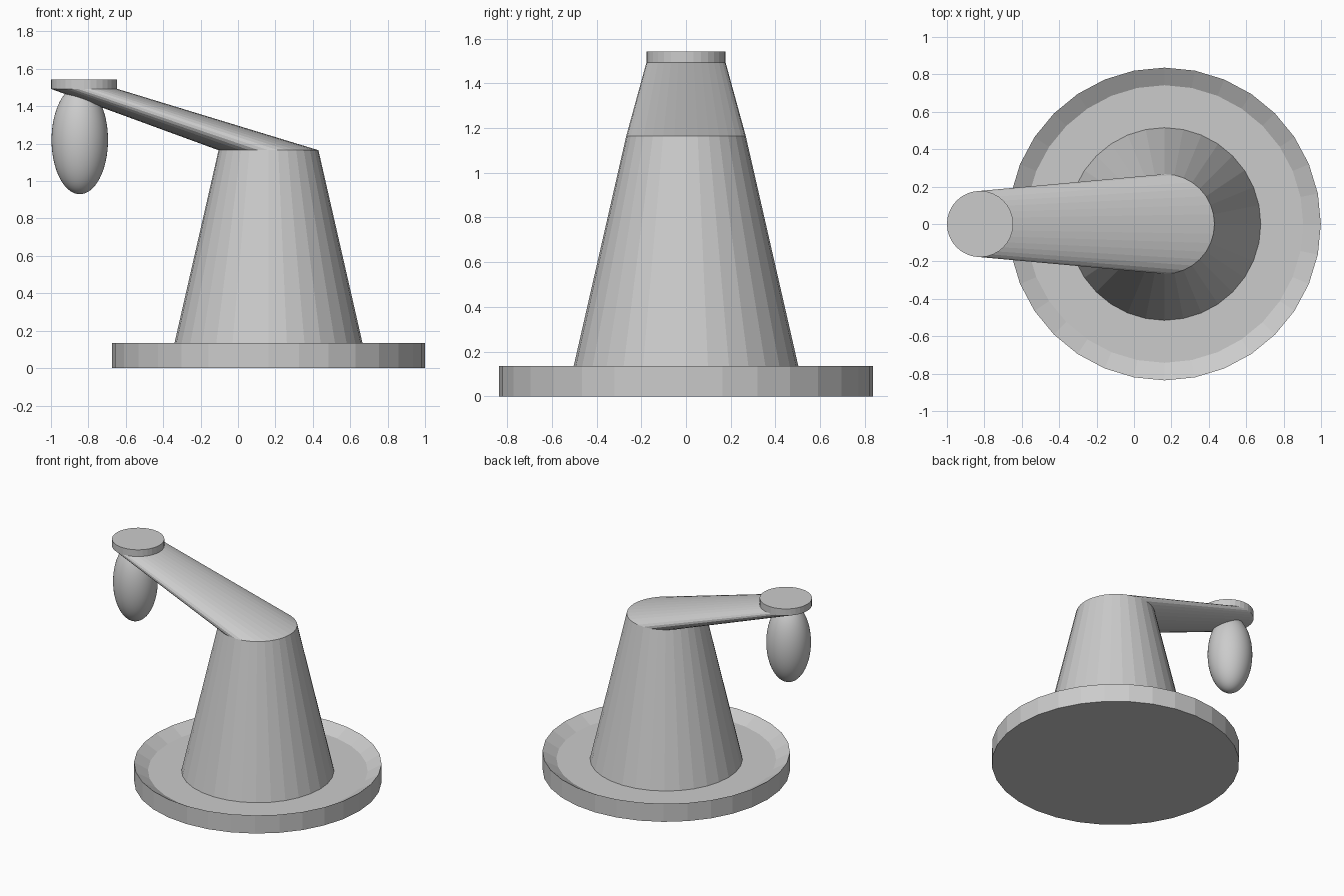
import bpy, bmesh
from math import sin, cos, pi

if "Cube" in bpy.data.objects:
    bpy.data.objects.remove(bpy.data.objects["Cube"])

SIDES = 32

def loft(name, rings):
    """Join horizontal circles (centre x, radius, z) into one capped solid."""
    bm = bmesh.new()
    loops = [[bm.verts.new((x + r * cos(2 * pi * i / SIDES), r * sin(2 * pi * i / SIDES), z))
              for i in range(SIDES)] for x, r, z in rings]
    for a, b in zip(loops, loops[1:]):
        for i in range(SIDES):
            j = (i + 1) % SIDES
            bm.faces.new((a[i], a[j], b[j], b[i]))
    bm.faces.new(loops[0][::-1])
    bm.faces.new(loops[-1])
    bmesh.ops.recalc_face_normals(bm, faces=bm.faces)
    me = bpy.data.meshes.new(name)
    bm.to_mesh(me)
    bm.free()
    ob = bpy.data.objects.new(name, me)
    bpy.context.collection.objects.link(ob)
    return ob

# Dished base, tapered column, leaning arm and end disc in one skin
loft("stand_and_arm", [
    (0.163, 0.836, 0.0),
    (0.163, 0.836, 0.135),
    (0.163, 0.742, 0.08),
    (0.163, 0.515, 0.08),
    (0.163, 0.267, 1.165),
    (-0.823, 0.177, 1.493),
    (-0.823, 0.177, 1.543),
])

# Hanging smooth egg under the arm end
bpy.ops.mesh.primitive_uv_sphere_add(segments=64, ring_count=32, radius=1,
                                     location=(-0.846, 0, 1.22))
drop = bpy.context.object
drop.name = "hanging_drop"
drop.scale = (0.151, 0.151, 0.29)
bpy.ops.object.transform_apply(location=False, rotation=False, scale=True)
bpy.ops.object.shade_smooth()
